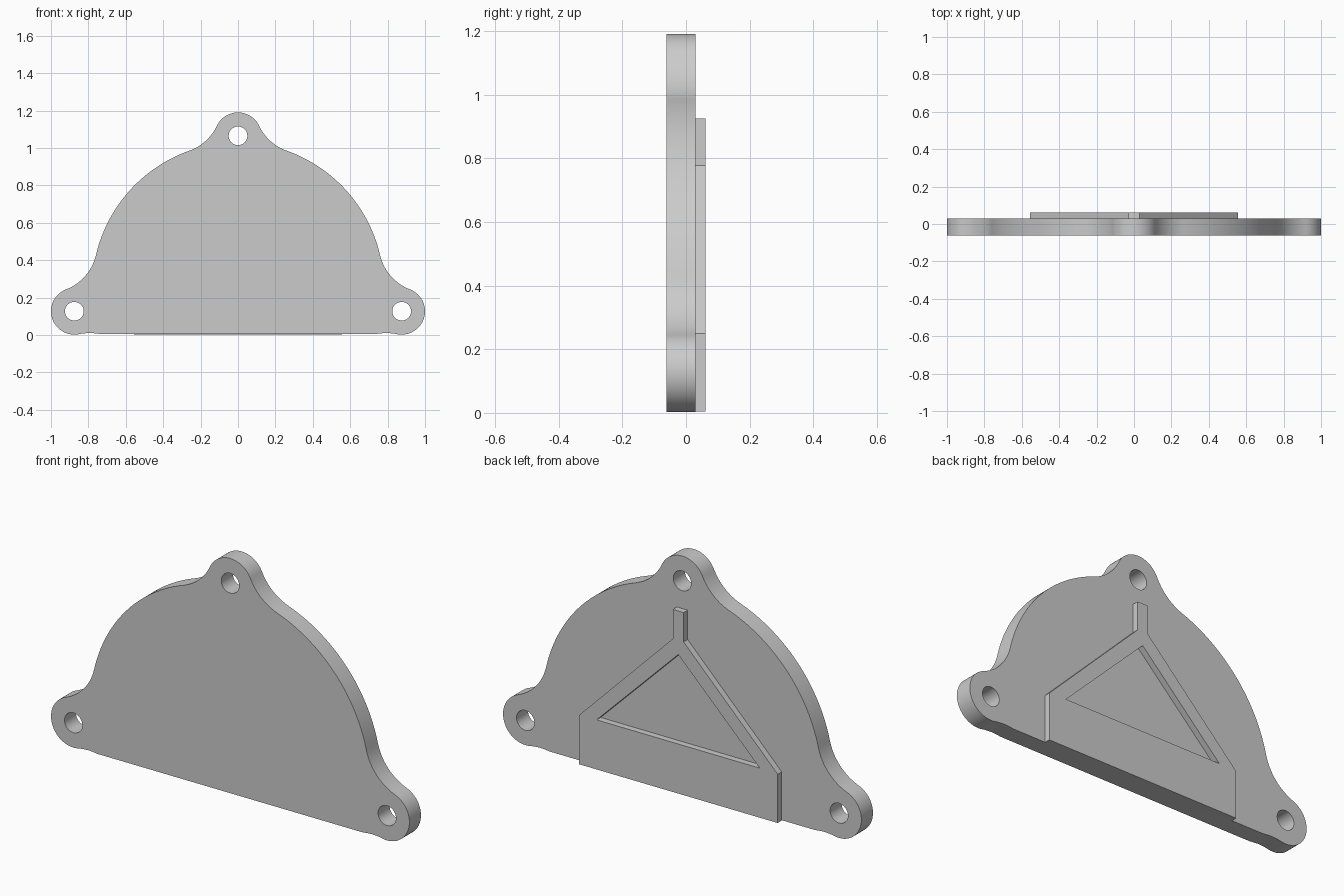
import bpy, bmesh, math
from mathutils import Vector

cube = bpy.data.objects.get("Cube")
if cube:
    bpy.data.objects.remove(cube)

grey = bpy.data.materials.new("plain grey")
grey.use_nodes = True
grey.diffuse_color = (0.6, 0.6, 0.6, 1)
grey.node_tree.nodes["Principled BSDF"].inputs["Base Color"].default_value = (0.6, 0.6, 0.6, 1)

DOME, DOME_R = Vector((0, 0.25)), 0.78
TOP, SIDE, LOBE_R = Vector((0, 1.065)), Vector((0.875, 0.127)), 0.125
FILLET_R, HOLE_R = 0.26, 0.05


def arc(centre, radius, start, end, steps):
    angles = [start + (end - start) * i / steps for i in range(steps + 1)]
    return [centre + radius * Vector((math.cos(a), math.sin(a))) for a in angles]


def heading(a, b):
    return math.atan2(b.y - a.y, b.x - a.x)


def fillet_centre(lobe, side):
    """Centre of the circle touching both the dome and a lobe."""
    a, b = DOME_R + FILLET_R, LOBE_R + FILLET_R
    axis = lobe - DOME
    d = axis.length
    turn = math.acos((a * a + d * d - b * b) / (2 * a * d))
    angle = heading(DOME, lobe) + side * turn
    return DOME + a * Vector((math.cos(angle), math.sin(angle)))


def mirrored(half):
    """Close a right-hand outline with its left-hand copy."""
    return half + [Vector((-p.x, p.y)) for p in reversed(half) if p.x > 0.0001]


def extruded(name, outlines, y_front, y_back):
    """Fill outlines in the upright plane, inner ones as holes, and give them depth."""
    curve = bpy.data.curves.new(name, "CURVE")
    curve.dimensions = "2D"
    curve.fill_mode = "BOTH"
    curve.extrude = (y_back - y_front) / 2
    for outline in outlines:
        spline = curve.splines.new("POLY")
        spline.points.add(len(outline) - 1)
        for point, p in zip(spline.points, outline):
            point.co = (p.x, p.y, 0, 1)
        spline.use_cyclic_u = True
    helper = bpy.data.objects.new(name + " outline", curve)
    bpy.context.collection.objects.link(helper)
    graph = bpy.context.evaluated_depsgraph_get()
    mesh = bpy.data.meshes.new_from_object(helper.evaluated_get(graph))
    bpy.data.objects.remove(helper)
    mid = (y_front + y_back) / 2
    bm = bmesh.new()
    bm.from_mesh(mesh)
    for v in bm.verts:
        v.co = (v.co.x, mid - v.co.z, v.co.y)
    bmesh.ops.remove_doubles(bm, verts=bm.verts, dist=0.0001)
    bmesh.ops.recalc_face_normals(bm, faces=bm.faces)
    bm.to_mesh(mesh)
    bm.free()
    mesh.materials.clear()
    mesh.materials.append(grey)
    obj = bpy.data.objects.new(name, mesh)
    bpy.context.collection.objects.link(obj)
    bpy.ops.object.select_all(action="DESELECT")
    obj.select_set(True)
    bpy.context.view_layer.objects.active = obj
    bpy.ops.object.shade_smooth_by_angle(angle=math.radians(30))
    return obj


# Base plate: dome with three rounded lugs blended in by fillets
low, high = fillet_centre(SIDE, 1), fillet_centre(TOP, -1)
half = [Vector(p) for p in ((0.74, 0.006), (0.765, 0.009), (0.79, 0.011), (0.82, 0.009))]
half += arc(SIDE, LOBE_R, math.radians(-105), heading(SIDE, low), 32)
half += arc(low, FILLET_R, heading(low, SIDE) + math.tau * (heading(low, SIDE) < 0),
            heading(low, DOME) + math.tau * (heading(low, DOME) < 0), 16)[1:]
half += arc(DOME, DOME_R, heading(DOME, low), heading(DOME, high), 40)[1:]
half += arc(high, FILLET_R, heading(high, DOME) + math.tau * (heading(high, DOME) < 0),
            heading(high, TOP) + math.tau * (heading(high, TOP) < 0), 16)[1:]
half += arc(TOP, LOBE_R, heading(TOP, high), math.pi / 2, 16)[1:]

# Bolt holes through the lugs
holes = [arc(c, HOLE_R, 0, math.tau, 32)[:-1]
         for c in (TOP, SIDE, Vector((-SIDE.x, SIDE.y)))]
extruded("base_plate", [mirrored(half)] + holes, -0.062, 0.03)

# Raised rib on the back: gabled panel with a stem and a triangular opening
gable = [Vector(p) for p in ((0.555, 0.004), (0.555, 0.25), (0.03, 0.777), (0.03, 0.925))]
opening = [Vector(p) for p in ((0.455, 0.254), (0, 0.705))]
extruded("back_rib", [mirrored(gable), mirrored(opening)], 0.03, 0.062)
